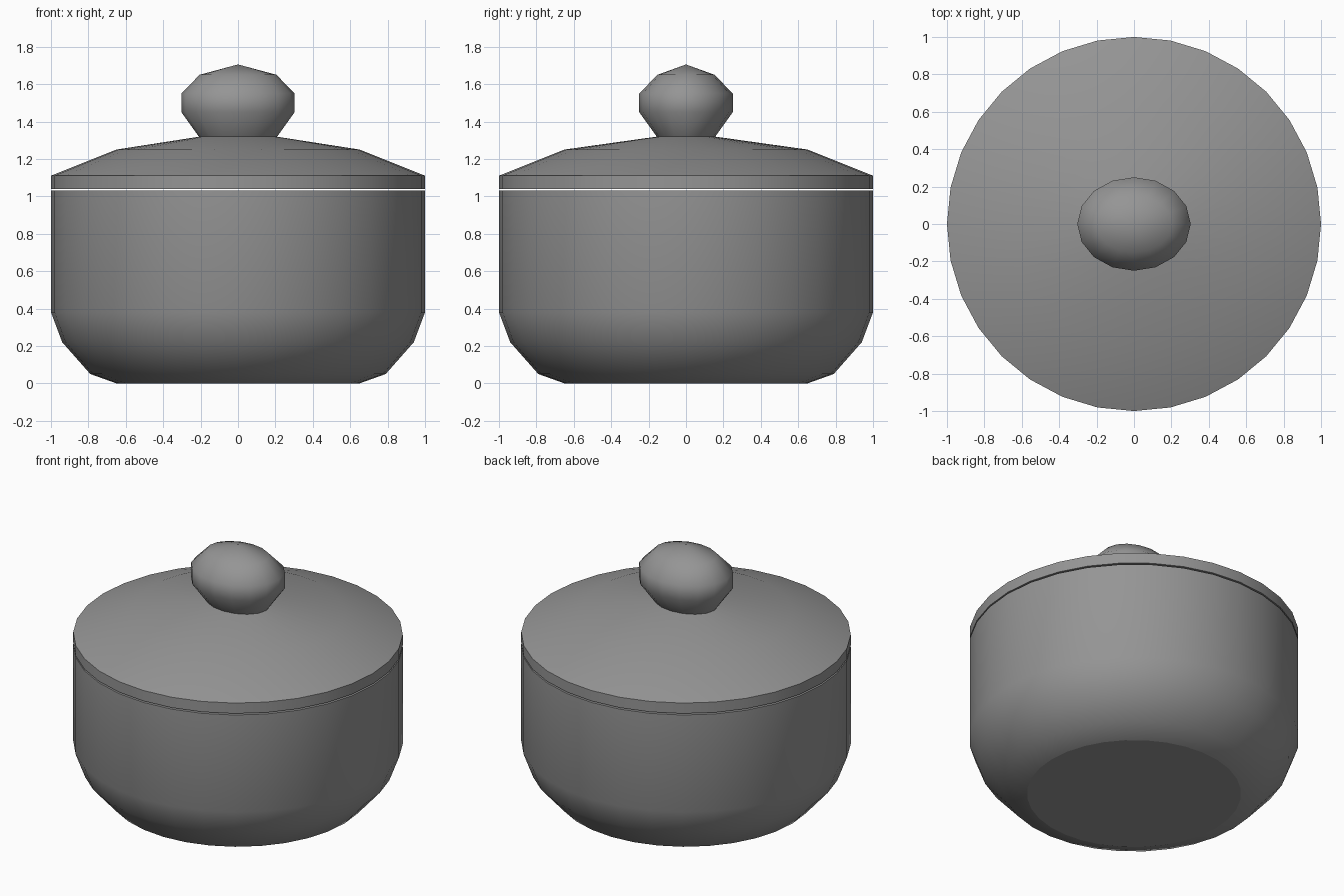
import bpy, bmesh
from math import cos, sin, tau, radians

cube = bpy.data.objects.get("Cube")
if cube:
    bpy.data.objects.remove(cube)

grey = bpy.data.materials.new("grey")
grey.use_nodes = True
grey.diffuse_color = (0.3, 0.3, 0.3, 1)
grey.node_tree.nodes["Principled BSDF"].inputs["Base Color"].default_value = (0.3, 0.3, 0.3, 1)


def turned(name, rings, sides, apex=None):
    """Loft elliptical rings (rx, ry, z), closing both ends; apex makes a fan on top."""
    bm = bmesh.new()
    loops = [[bm.verts.new((rx * cos(tau * i / sides), ry * sin(tau * i / sides), z))
              for i in range(sides)] for rx, ry, z in rings]
    for low, high in zip(loops, loops[1:]):
        for i in range(sides):
            j = (i + 1) % sides
            bm.faces.new((low[i], low[j], high[j], high[i]))
    caps = [bm.faces.new(loops[0][::-1])]
    if apex:
        tip = bm.verts.new((0, 0, apex))
        for i in range(sides):
            bm.faces.new((loops[-1][i], loops[-1][(i + 1) % sides], tip))
    else:
        caps.append(bm.faces.new(loops[-1]))
    mesh = bpy.data.meshes.new(name)
    bmesh.ops.recalc_face_normals(bm, faces=bm.faces)
    for face in bm.faces:
        face.smooth = True
    for edge in bm.edges:
        edge.smooth = edge.calc_face_angle() < radians(50)
    # Flat end caps keep a crisp border
    for cap in caps:
        cap.smooth = False
        for edge in cap.edges:
            edge.smooth = False
    bm.to_mesh(mesh)
    bm.free()
    mesh.materials.append(grey)
    obj = bpy.data.objects.new(name, mesh)
    bpy.context.collection.objects.link(obj)
    return obj


# Pot: rounded base, straight wall, flat rim and hollow inside
pot_profile = [(0.65, 0), (0.79, 0.05), (0.94, 0.22), (1, 0.38), (1, 1.03),
               (0.92, 1.03), (0.92, 0.4), (0.72, 0.12)]
turned("pot", [(r, r, z) for r, z in pot_profile], 32)

# Lid: thin band and two shallow slopes, narrowing to the oval knob
turned("lid", [(1, 1, 1.04), (1, 1, 1.11), (0.65, 0.65, 1.25), (0.2, 0.15, 1.32)], 32)

# Knob: oval, flared upward and gently domed
knob_profile = [(0.21, 1.32), (0.303, 1.45), (0.303, 1.55), (0.205, 1.65)]
turned("knob", [(r, r - 0.053, z) for r, z in knob_profile], 16, apex=1.705)
